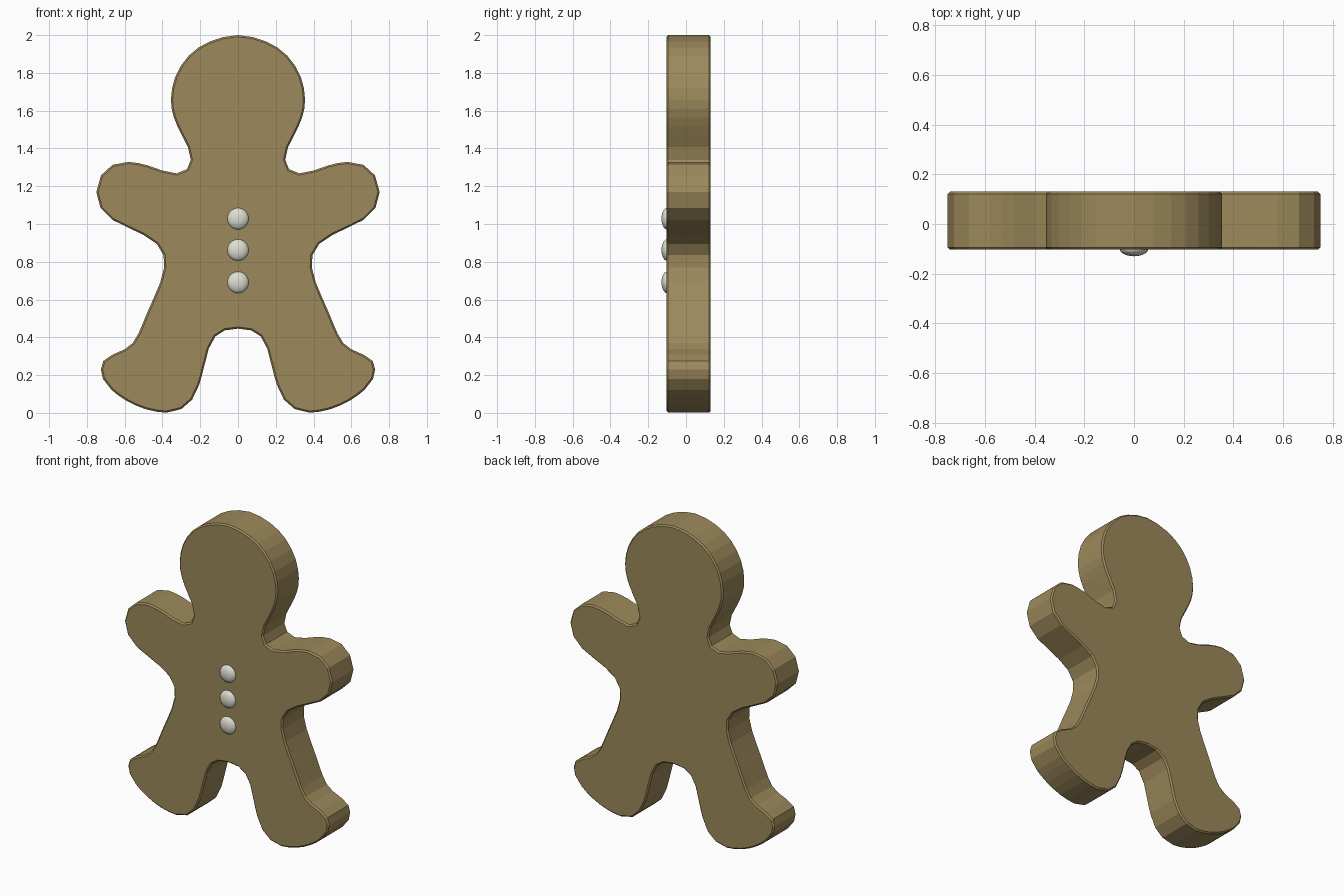
import bpy, bmesh
from mathutils import Vector

if "Cube" in bpy.data.objects:
    bpy.data.objects.remove(bpy.data.objects["Cube"])

FRONT, BACK = -0.103, 0.13

# Right half of the biscuit outline (x, z), crown to crotch
half = [
    (0, 2.0), (0.15, 1.966), (0.26, 1.892), (0.332, 1.78), (0.355, 1.66),
    (0.34, 1.565), (0.3, 1.475), (0.265, 1.407), (0.25, 1.34), (0.27, 1.29),
    (0.325, 1.268), (0.4, 1.283), (0.48, 1.311), (0.58, 1.329), (0.665, 1.313),
    (0.725, 1.258), (0.75, 1.17), (0.728, 1.085), (0.665, 1.022), (0.58, 0.98),
    (0.5, 0.942), (0.43, 0.895), (0.394, 0.835), (0.391, 0.77), (0.412, 0.69),
    (0.48, 0.532), (0.527, 0.42), (0.557, 0.37), (0.6, 0.337), (0.665, 0.308),
    (0.713, 0.275), (0.726, 0.23), (0.715, 0.18), (0.67, 0.122), (0.59, 0.064),
    (0.49, 0.02), (0.38, 0.001), (0.3, 0.02), (0.243, 0.07), (0.205, 0.15),
    (0.178, 0.25), (0.155, 0.34), (0.12, 0.405), (0.07, 0.437), (0, 0.446),
]
loop = [Vector(p) for p in half]
loop += [Vector((-p[0], p[1])) for p in reversed(half[1:-1])]


def smooth_loop(pts):
    """Add a Catmull-Rom midpoint where neighbouring points are far apart."""
    n, out = len(pts), []
    for i in range(n):
        a, b, c, d = (pts[(i + k) % n] for k in (-1, 0, 1, 2))
        out.append(b)
        if (c - b).length > 0.095:
            out.append((9 * (b + c) - a - d) / 16)
    return out


def material(name, color):
    mat = bpy.data.materials.new(name)
    mat.diffuse_color = color
    mat.use_nodes = True
    mat.node_tree.nodes["Principled BSDF"].inputs["Base Color"].default_value = mat.diffuse_color
    return mat


# Body: extruded outline, flat shaded, with a narrow chamfered rim
bm = bmesh.new()
face = bm.faces.new([bm.verts.new((p.x, FRONT, p.y)) for p in smooth_loop(loop)])
ext = bmesh.ops.extrude_face_region(bm, geom=[face], use_keep_orig=True)
for v in ext["geom"]:
    if isinstance(v, bmesh.types.BMVert):
        v.co.y = BACK
bmesh.ops.recalc_face_normals(bm, faces=bm.faces)
rim = [e for e in bm.edges if abs(e.verts[0].co.y - e.verts[1].co.y) < 1e-5]
bmesh.ops.bevel(bm, geom=rim, offset=0.009, segments=1, profile=0.5,
                affect='EDGES')
mesh = bpy.data.meshes.new("biscuit_body")
bm.to_mesh(mesh)
bm.free()
body = bpy.data.objects.new("biscuit_body", mesh)
bpy.context.collection.objects.link(body)
mesh.materials.append(material("biscuit", (0.335, 0.25, 0.105, 1)))

# Buttons: flattened balls set into the chest
icing = material("icing", (0.72, 0.74, 0.64, 1))
for i, z in enumerate((1.028, 0.862, 0.691)):
    bpy.ops.mesh.primitive_uv_sphere_add(segments=24, ring_count=12, radius=0.057,
                                         location=(0, -0.1, z))
    button = bpy.context.object
    button.name = f"button_{i + 1}"
    button.scale.y = 0.03 / 0.057
    button.data.materials.append(icing)
    bpy.ops.object.shade_smooth_by_angle()
